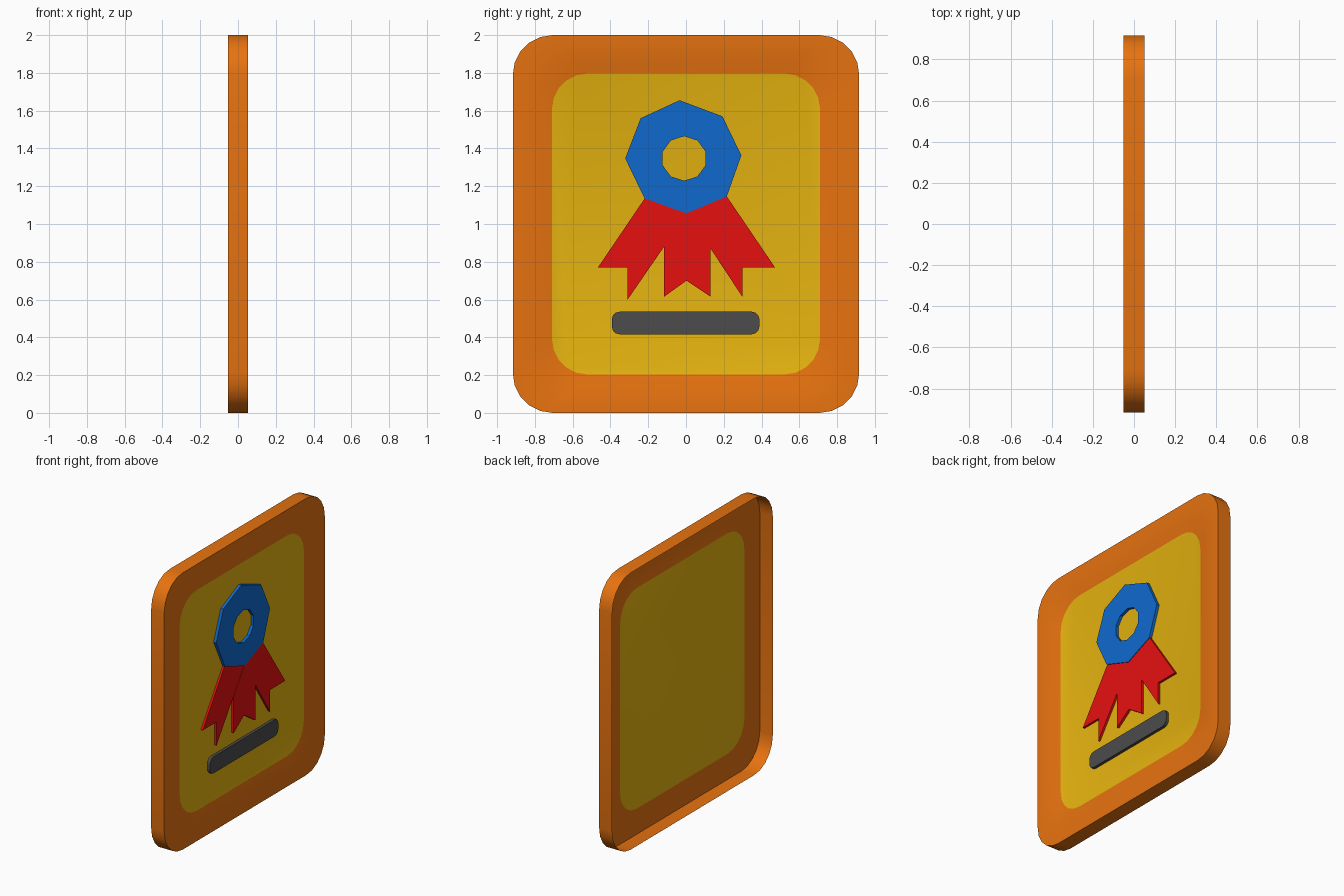
import bpy, bmesh, math

if "Cube" in bpy.data.objects:
    bpy.data.objects.remove(bpy.data.objects["Cube"])


def material(name, rgb):
    m = bpy.data.materials.new(name)
    m.diffuse_color = (*rgb, 1)
    m.use_nodes = True
    m.node_tree.nodes["Principled BSDF"].inputs["Base Color"].default_value = m.diffuse_color
    return m


ORANGE = material("orange frame", (0.80, 0.17, 0.005))
YELLOW = material("yellow panel", (0.80, 0.46, 0.005))
BLUE = material("blue rosette", (0.005, 0.144, 0.617))
RED = material("red ribbon", (0.80, 0.005, 0.005))
GREY = material("dark grey bar", (0.072, 0.072, 0.072))
FRONT, PANEL, BACK = 0.052, 0.030, -0.052


def rounded_rect(hy, hz, r, cz, seg, cy=0.0):
    """Counter-clockwise (y, z) outline seen from +x."""
    pts = []
    for i, (sy, sz) in enumerate([(1, 1), (-1, 1), (-1, -1), (1, -1)]):
        for k in range(seg + 1):
            a = math.pi / 2 * (i + k / seg)
            pts.append((cy + sy * (hy - r) + r * math.cos(a),
                        cz + sz * (hz - r) + r * math.sin(a)))
    return pts


def finish(name, bm, mats):
    me = bpy.data.meshes.new(name)
    bm.to_mesh(me)
    bm.free()
    for m in mats:
        me.materials.append(m)
    ob = bpy.data.objects.new(name, me)
    bpy.context.collection.objects.link(ob)
    return ob


def area(pts):
    return sum(a[0] * b[1] - b[0] * a[1] for a, b in zip(pts, pts[1:] + pts[:1]))


def plate(name, mat, top, outline, hole=None):
    """Raised plate with side walls standing on the panel, optionally pierced."""
    bm = bmesh.new()
    edges, walls = [], []
    for pts, sign in ((outline, 1), (hole, -1)):
        if not pts:
            continue
        if area(pts) * sign < 0:
            pts = pts[::-1]
        up = [bm.verts.new((top, y, z)) for y, z in pts]
        low = [bm.verts.new((PANEL, y, z)) for y, z in pts]
        n = len(pts)
        for i in range(n):
            j = (i + 1) % n
            edges.append(bm.edges.new((up[i], up[j])))
            walls.append((low[i], low[j], up[j], up[i]))
    bmesh.ops.triangle_fill(bm, edges=edges, use_beauty=True, normal=(1, 0, 0))
    for f in bm.faces:
        f.normal_update()
        if f.normal.x < 0:
            f.normal_flip()
    bmesh.ops.dissolve_limit(bm, angle_limit=0.01, verts=[], edges=bm.edges[:]) if not hole else None
    for w in walls:
        bm.faces.new(w)
    return finish(name, bm, [mat])


# Frame: open-backed shell, rim wall -> flat border -> sloped lip -> panel
bm = bmesh.new()
loops = []
for x, hy, hz, r in [(BACK, 0.917, 1.0, 0.21), (FRONT, 0.917, 1.0, 0.21),
                     (FRONT, 0.775, 0.86, 0.20), (PANEL, 0.71, 0.797, 0.19)]:
    loops.append([bm.verts.new((x, y, z)) for y, z in rounded_rect(hy, hz, r, 1.0, 5)])
for a, b in zip(loops, loops[1:]):
    for i in range(len(a)):
        j = (i + 1) % len(a)
        bm.faces.new((a[i], a[j], b[j], b[i]))
bm.faces.new(loops[-1]).material_index = 1
frame = finish("plaque_frame", bm, [ORANGE, YELLOW])
bpy.context.view_layer.objects.active = frame
frame.select_set(True)
bpy.ops.object.shade_smooth_by_angle(angle=math.radians(30))
frame.select_set(False)

# Rosette: eight-sided disc with a ten-sided hole
rosette = [(-0.034, 1.655), (0.193, 1.57), (0.293, 1.363), (0.216, 1.146),
           (0.003, 1.056), (-0.219, 1.135), (-0.322, 1.347), (-0.24, 1.56)]
hole = [(-0.01 + 0.119 * math.cos(math.radians(90 + 36 * k)),
         1.347 + 0.118 * math.sin(math.radians(90 + 36 * k))) for k in range(10)]
plate("rosette", BLUE, 0.051, rosette, hole)

# Ribbon tails: left tail, and the joined centre and right tails
plate("left_ribbon", RED, 0.045, [(-0.219, 1.135), (-0.467, 0.769), (-0.309, 0.769),
                                  (-0.309, 0.60), (-0.116, 0.88), (0.003, 1.056)])
plate("right_ribbons", RED, 0.047, [(0.003, 1.056), (-0.116, 0.88), (-0.116, 0.615),
                                    (0.003, 0.70), (0.13, 0.615), (0.13, 0.87),
                                    (0.30, 0.612), (0.30, 0.769), (0.472, 0.769),
                                    (0.216, 1.146)])

# Name bar under the ribbon
plate("name_bar", GREY, 0.051, rounded_rect(0.391, 0.06, 0.042, 0.476, 3, -0.002))
